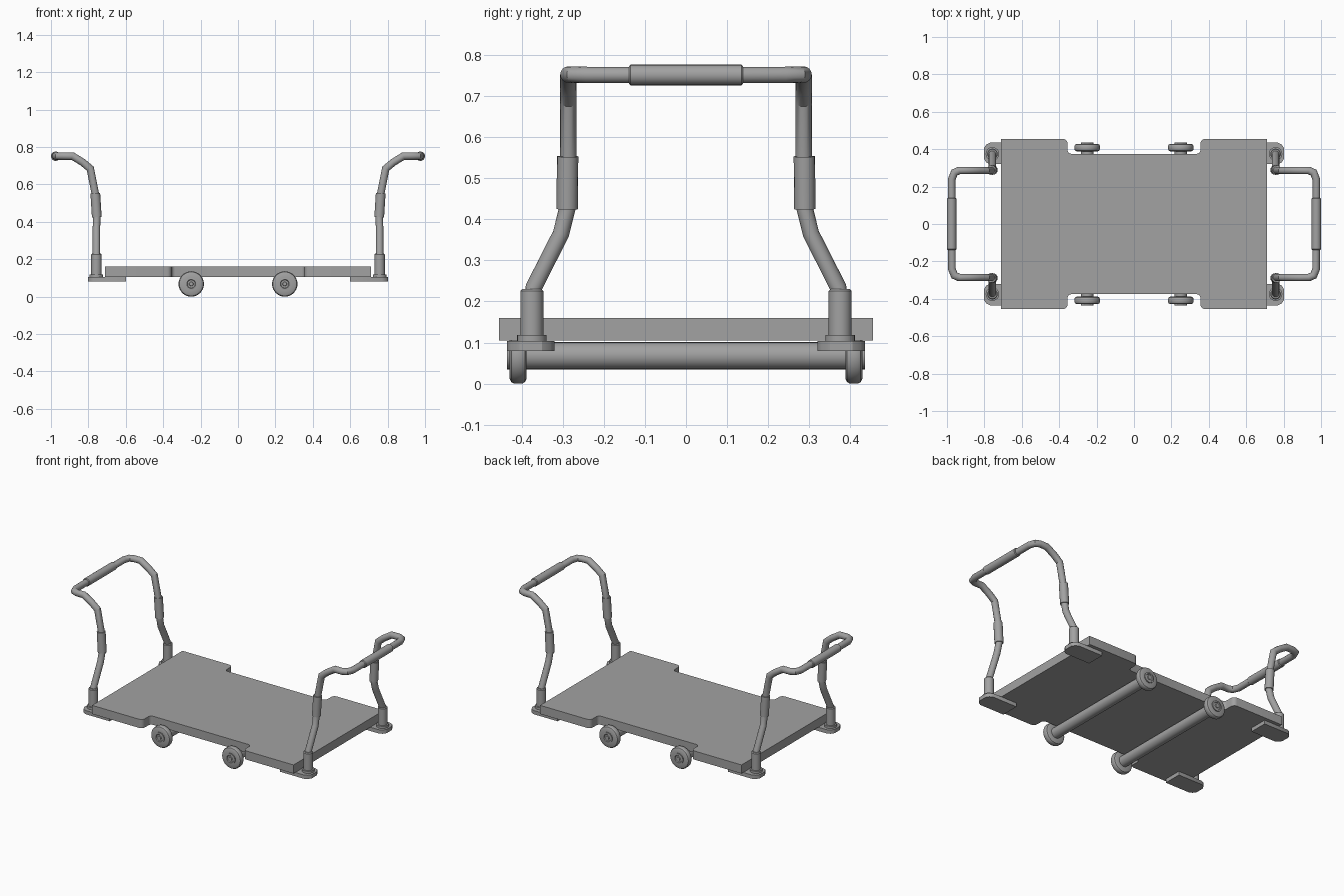
import bpy, bmesh, math
from mathutils import Vector

cube = bpy.data.objects.get("Cube")
if cube:
    bpy.data.objects.remove(cube)

grey = bpy.data.materials.new("painted_grey")
grey.use_nodes = True
grey.diffuse_color = (0.36, 0.36, 0.36, 1)
grey.node_tree.nodes["Principled BSDF"].inputs["Base Color"].default_value = grey.diffuse_color


def finish(name, bm, smooth=True):
    bmesh.ops.recalc_face_normals(bm, faces=bm.faces)
    mesh = bpy.data.meshes.new(name)
    bm.to_mesh(mesh)
    bm.free()
    mesh.materials.append(grey)
    obj = bpy.data.objects.new(name, mesh)
    bpy.context.collection.objects.link(obj)
    if smooth:
        bpy.ops.object.select_all(action="DESELECT")
        obj.select_set(True)
        bpy.context.view_layer.objects.active = obj
        bpy.ops.object.shade_smooth_by_angle(angle=math.radians(32))
    return obj


def skin(bm, rings):
    """Join rings of vertices into a closed tube."""
    rings = [[bm.verts.new(co) for co in ring] for ring in rings]
    n = len(rings[0])
    for a, b in zip(rings, rings[1:]):
        for i in range(n):
            j = (i + 1) % n
            bm.faces.new((a[i], a[j], b[j], b[i]))
    bm.faces.new(rings[0])
    bm.faces.new(rings[-1])


def lathe(name, profile, axis, centre, sides=24):
    """Turn (radius, height) points about the y or z axis."""
    rings = []
    for r, h in profile:
        ring = []
        for k in range(sides):
            a = math.tau * k / sides
            u, v = r * math.cos(a), r * math.sin(a)
            ring.append(Vector(centre) + Vector((u, h, v) if axis == "y" else (u, v, h)))
        rings.append(ring)
    bm = bmesh.new()
    skin(bm, rings)
    return finish(name, bm)


def tube(name, path, radius, sides=16):
    """Sweep a round section along a path with mitred bends."""
    pts = [Vector(p) for p in path]
    dirs = [(b - a).normalized() for a, b in zip(pts, pts[1:])]
    u = dirs[0].orthogonal().normalized()
    v = dirs[0].cross(u)
    ring = [pts[0] + radius * (u * math.cos(math.tau * k / sides) + v * math.sin(math.tau * k / sides))
            for k in range(sides)]
    rings = [ring]
    for i, d in enumerate(dirs):
        normal = d + (dirs[i + 1] if i + 1 < len(dirs) else d)
        ring = [co + d * ((pts[i + 1] - co).dot(normal) / d.dot(normal)) for co in ring]
        rings.append(ring)
    bm = bmesh.new()
    skin(bm, rings)
    return finish(name, bm)


def slab(name, outline, z0, z1):
    bm = bmesh.new()
    skin(bm, [[(x, y, z) for x, y in outline] for z in (z0, z1)])
    return finish(name, bm)


def arc(cx, cy, r, start, end, steps=4):
    angles = [math.radians(start + (end - start) * k / steps) for k in range(steps + 1)]
    return [(cx + r * math.cos(a), cy + r * math.sin(a)) for a in angles]


# Deck with a rounded notch on each long side
quarter = [(0.71, 0.455)] + arc(0.38, 0.43, 0.025, 90, 180) + arc(0.335, 0.395, 0.02, 0, -90)
half = quarter + [(-x, y) for x, y in reversed(quarter)]
slab("deck", half + [(-x, -y) for x, y in half], 0.105, 0.16)

# Axles and wheels
tyre = [(0.03, 0.388), (0.056, 0.388), (0.064, 0.392), (0.068, 0.399),
        (0.068, 0.418), (0.064, 0.425), (0.056, 0.429), (0.03, 0.429)]
hub = [(0.03, 0.42), (0.033, 0.425), (0.033, 0.435), (0.024, 0.436), (0.021, 0.431), (0.012, 0.431),
       (0.01, 0.435)]
for x, end in ((-0.25, "right"), (0.25, "left")):
    lathe(end + "_axle", [(0.033, -0.42), (0.033, 0.42)], "y", (x, 0, 0.068))
    for s, side in ((-1, "front"), (1, "back")):
        lathe(f"{side}_{end}_wheel", [(r, s * h) for r, h in tyre], "y", (x, 0, 0.068), 32)
        lathe(f"{side}_{end}_hub", [(r, s * h) for r, h in hub], "y", (x, 0, 0.068))

# Mounting plates, sockets and push handles at both ends
plate = [(0.6, 0.32), (0.77, 0.32), (0.79, 0.33), (0.803, 0.35),
         (0.803, 0.405), (0.79, 0.425), (0.77, 0.435), (0.6, 0.435)]
side_path = [(0.757, 0.375, 0.2), (0.757, 0.37, 0.235), (0.757, 0.304, 0.365), (0.755, 0.288, 0.43),
             (0.763, 0.286, 0.55), (0.79, 0.286, 0.685), (0.83, 0.286, 0.718), (0.885, 0.286, 0.752),
             (0.935, 0.286, 0.752), (0.96, 0.275, 0.752), (0.974, 0.24, 0.751)]
for sx, end in ((-1, "right"), (1, "left")):
    path = side_path + [(x, -y, z) for x, y, z in reversed(side_path)]
    tube(end + "_handle", [(sx * x, y, z) for x, y, z in path], 0.02)
    lathe(end + "_grip", [(0.021, -0.139), (0.025, -0.135), (0.025, 0.135), (0.021, 0.139)],
          "y", (sx * 0.975, 0, 0.751))
    for sy, side in ((-1, "front"), (1, "back")):
        name = f"{side}_{end}_"
        slab(name + "mounting_plate", [(sx * x, sy * y) for x, y in plate], 0.08, 0.104)
        lathe(name + "socket", [(0.036, 0.1), (0.036, 0.118), (0.028, 0.119), (0.028, 0.225), (0.024, 0.23)],
              "z", (sx * 0.757, sy * 0.375, 0))
        tube(name + "sleeve", [(sx * 0.755, sy * 0.289, 0.425), (sx * 0.763, sy * 0.288, 0.553)], 0.026)
